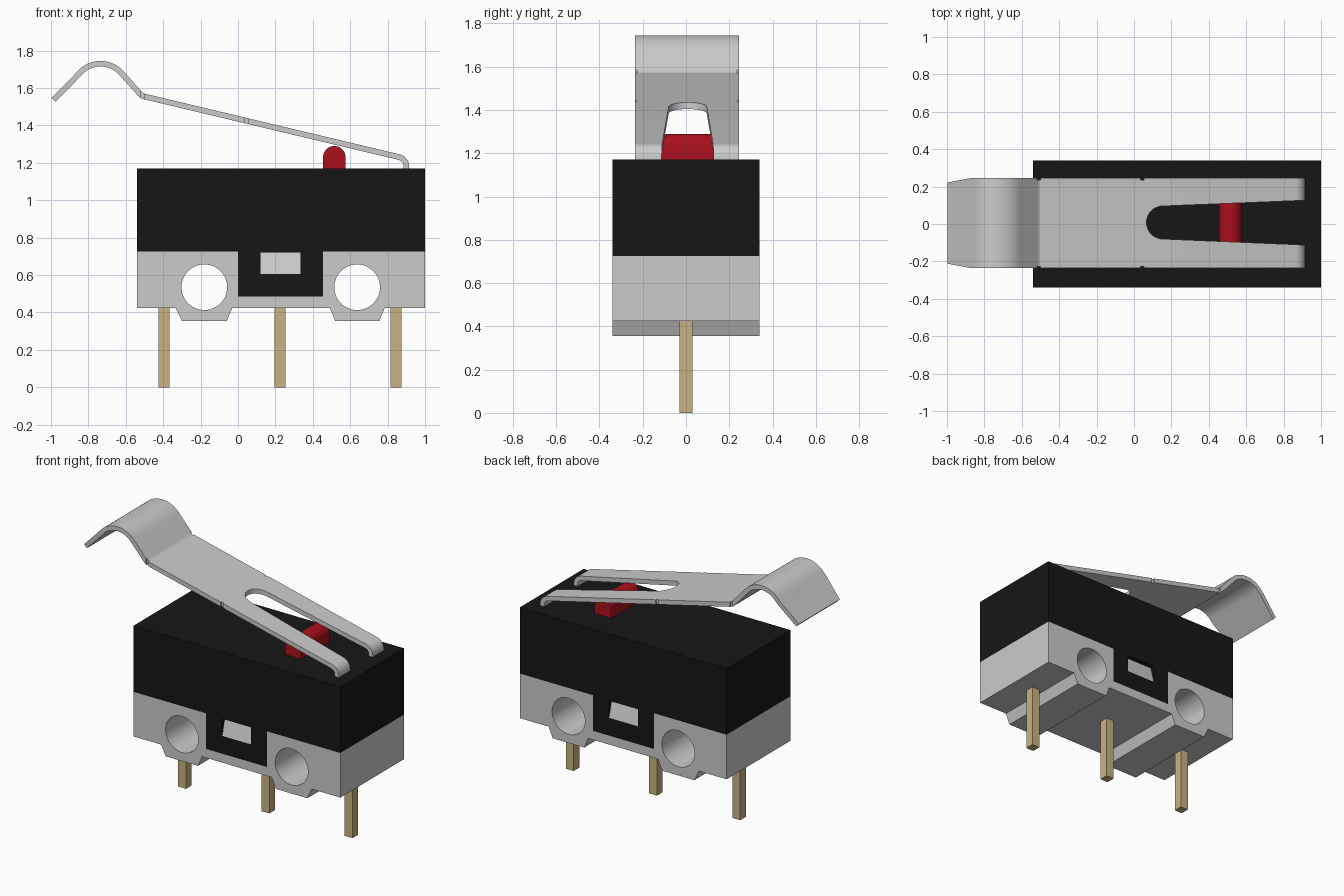
import bpy, bmesh
from math import cos, sin, pi, radians

if "Cube" in bpy.data.objects:
    bpy.data.objects.remove(bpy.data.objects["Cube"])


def material(name, rgb):
    m = bpy.data.materials.new(name)
    m.diffuse_color = (*rgb, 1)
    m.use_nodes = True
    m.node_tree.nodes["Principled BSDF"].inputs["Base Color"].default_value = m.diffuse_color
    return m


BLACK = material("black_plastic", (0.008, 0.008, 0.008))
RED = material("red_plastic", (0.4, 0.005, 0.012))
BRASS = material("brass", (0.58, 0.45, 0.22))


def finish(name, bm, mat=None):
    bmesh.ops.recalc_face_normals(bm, faces=bm.faces)
    me = bpy.data.meshes.new(name)
    bm.to_mesh(me)
    bm.free()
    ob = bpy.data.objects.new(name, me)
    bpy.context.collection.objects.link(ob)
    if mat:
        me.materials.append(mat)
    return ob


def prism(name, profiles, lo, hi, axis="y", mat=None):
    """Extrude 2D outlines along an axis; the outline uses the other two axes in order."""
    place = {"x": lambda a, b, t: (t, a, b),
             "y": lambda a, b, t: (a, t, b),
             "z": lambda a, b, t: (a, b, t)}[axis]
    bm = bmesh.new()
    for pts in profiles:
        low = [bm.verts.new(place(a, b, lo)) for a, b in pts]
        high = [bm.verts.new(place(a, b, hi)) for a, b in pts]
        bm.faces.new(low)
        bm.faces.new(high[::-1])
        for i in range(len(pts)):
            j = (i + 1) % len(pts)
            bm.faces.new((low[i], low[j], high[j], high[i]))
    return finish(name, bm, mat)


def arc(cx, cy, r, a0, a1, n):
    return [(cx + r * cos(radians(a0 + (a1 - a0) * i / n)),
             cy + r * sin(radians(a0 + (a1 - a0) * i / n))) for i in range(n + 1)]


def rect(x0, y0, x1, y1):
    return [(x0, y0), (x1, y0), (x1, y1), (x0, y1)]


def cut(ob, cutter):
    cutter.hide_render = True
    mod = ob.modifiers.new("cut", "BOOLEAN")
    mod.operation = "DIFFERENCE"
    mod.solver = "EXACT"
    mod.object = cutter


def bake(ob, *cutters):
    """Apply modifiers, drop the cutters and shade smooth with sharp edges."""
    dg = bpy.context.evaluated_depsgraph_get()
    me = bpy.data.meshes.new_from_object(ob.evaluated_get(dg))
    ob.modifiers.clear()
    ob.data = me
    for c in cutters:
        bpy.data.objects.remove(c)
    bpy.ops.object.select_all(action="DESELECT")
    ob.select_set(True)
    bpy.context.view_layer.objects.active = ob
    bpy.ops.object.shade_smooth_by_angle(angle=radians(30))


D = 0.34  # half depth of the housing

# Grey base with two feet, a notch for the cover tab and two mounting holes
base = prism("base", [[
    (-.54, .425), (-.335, .425), (-.30, .355), (-.06, .355), (-.03, .425),
    (.49, .425), (.52, .355), (.755, .355), (.785, .425), (1, .425),
    (1, .725), (.455, .725), (.455, .485), (0, .485), (0, .725), (-.54, .725)]], -D, D)
holes = prism("hole_cutter", [arc(x, .535, .122, 0, 352.5, 47) for x in (-.18, .637)], -.5, .5)
cut(base, holes)
bake(base, holes)

# Black cover with a tab hanging down, and its latch window
cover = prism("cover", [[
    (-.54, .725), (0, .725), (0, .485), (.455, .485), (.455, .725),
    (1, .725), (1, 1.17), (-.54, 1.17)]], -D, D, mat=BLACK)
window = prism("window_cutter", [rect(.12, .605, .335, .72)], -.5, .5)
cut(cover, window)
bake(cover, window)

# Sloped latch showing in the window on both sides
prism("latch", [[(-D, .605), (D, .605), (.31, .72), (-.31, .72)]], .12, .335, "x")

# Terminal pins
for i, x in enumerate((-.395, .225, .845)):
    prism(f"pin_{i + 1}", [rect(x - .029, -.03, x + .029, .03)], 0, .45, "z", BRASS)

# Round-topped plunger
plunger = prism("plunger", [[(.455, 1.1), (.575, 1.1)] + arc(.515, 1.23, .06, 0, 180, 20)],
                -.15, .15, mat=RED)
bake(plunger)

# Bent sheet-metal lever: hooked tip, long straight run, bend down into the cover
path = [(-.987, 1.537), (-.865, 1.66)]
path += arc(-.735, 1.58, .15, 135, 42, 16)
path += [(-.525, 1.57), (-.51, 1.557)]
path += arc(.85, 1.182, .05, 76, 0, 8)
path += [(.90, 1.14)]
bm = bmesh.new()
rows = []
for i, (x, z) in enumerate(path):
    w = .217 if i == 0 else .24
    rows.append([bm.verts.new((x, .005 + s * w, z)) for s in (-1, 1)])
for a, b in zip(rows, rows[1:]):
    bm.faces.new((a[0], b[0], b[1], a[1]))
lever = finish("lever", bm)
solid = lever.modifiers.new("thickness", "SOLIDIFY")
solid.thickness = .03
solid.offset = 0
solid.use_even_offset = True

# Tapered slot between the lever legs, plus tiny edge nicks
slot = [(1.1, -.12), (1.1, .134)] + arc(.155, .008, .088, 90, 270, 20)
nicks = [rect(x - .009, y - .009, x + .009, y + .009)
         for x in (-.51, .045) for y in (-.235, .245)]
cutter = prism("slot_cutter", [slot] + nicks, 1.0, 2.0, "z")
cut(lever, cutter)
bake(lever, cutter)
